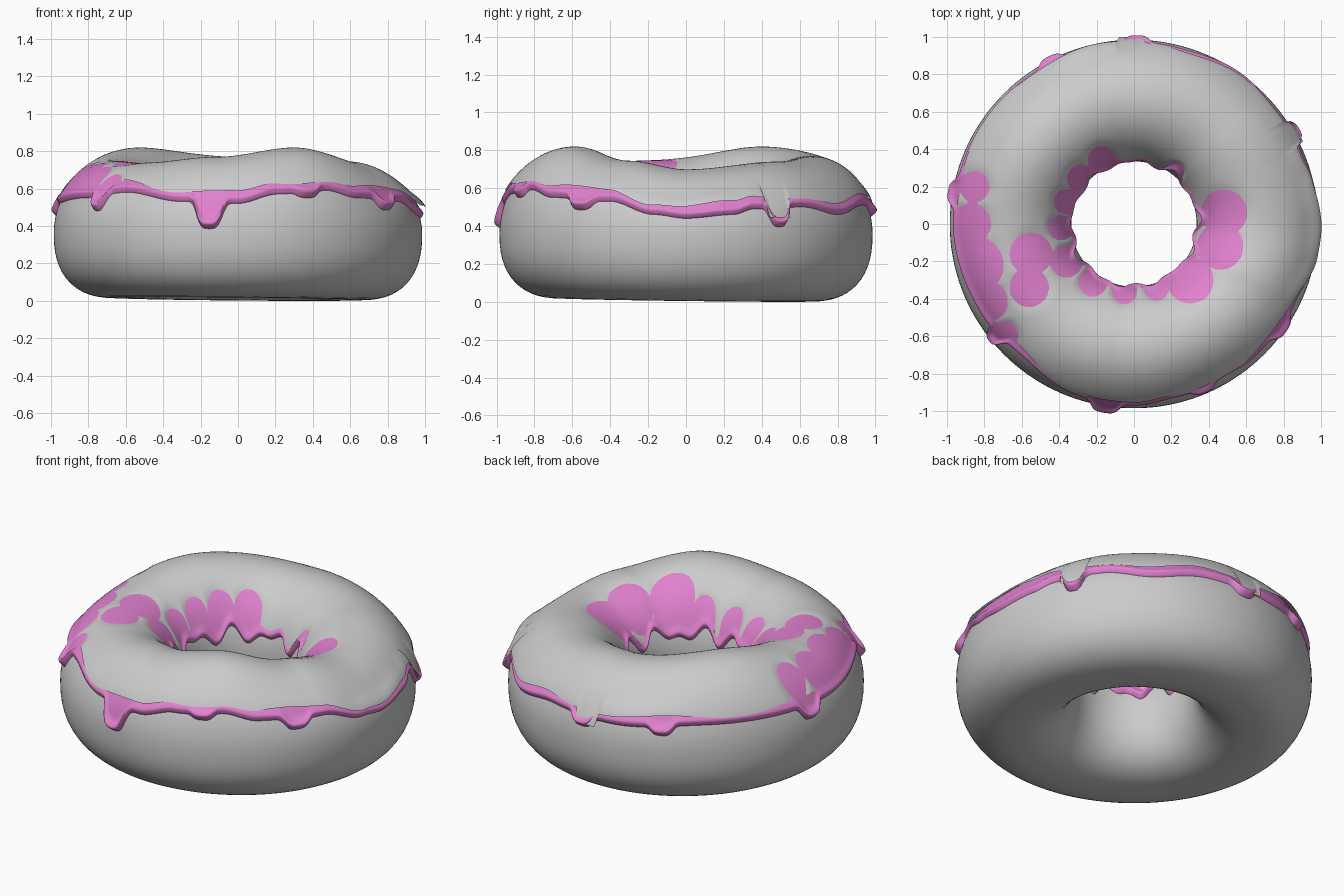
import bpy
from math import sin, cos, pi, asin, exp, sqrt, radians, degrees, hypot, copysign

if "Cube" in bpy.data.objects:
    bpy.data.objects.remove(bpy.data.objects["Cube"])

R, A, ZC = 0.66, 0.325, 0.36      # ring radius, tube half width, widest level
N = 400                           # segments around the ring


def around(points, deg):
    """Smooth periodic interpolation of (angle, value) points."""
    deg %= 360
    pts = points + [(points[0][0] + 360, points[0][1])]
    if deg < pts[0][0]:
        deg += 360
    for (a, u), (b, v) in zip(pts, pts[1:]):
        if a <= deg <= b:
            t = (deg - a) / (b - a)
            return u + (v - u) * t * t * (3 - 2 * t)
    return pts[0][1]


def gap(a, b):
    return abs((a - b + 180) % 360 - 180)


crest = [(0, .70), (45, .74), (90, .77), (143, .82), (190, .755), (225, .74),
         (260, .77), (297, .82), (333, .745)]
edge_z = [(0, .44), (15, .46), (22, .49), (40, .50), (55, .46), (75, .51), (100, .50),
          (130, .53), (180, .52), (210, .55), (230, .58), (252, .53), (270, .52),
          (283, .57), (300, .59), (312, .55), (335, .53), (350, .46)]
# drips: angle, lowest level, half width
drips = [(30, .395, 3.5), (89, .45, 4), (117, .47, 4), (170, .45, 4),
         (219, .48, 3), (261, .385, 4.5), (293, .55, 4), (325, .485, 4.5)]
# patches where the pink icing breaks through: x, y, radius
patches = [(-.86, .2, .09), (-.88, .0, .12), (-.85, -.22, .16), (-.80, -.42, .13),
           (-.70, -.60, .09), (-.55, -.16, .12), (-.56, -.34, .11), (.48, .06, .13),
           (.46, -.12, .13), (.30, -.30, .13), (.12, -.34, .07), (-.05, -.36, .07),
           (-.22, -.31, .08), (-.36, -.20, .09), (-.39, -.02, .07), (-.36, .12, .07),
           (-.28, .24, .08), (-.17, .34, .08), (.22, .28, .05)]


def height(th):
    return around(crest, degrees(th)) - ZC - 0.02


def section(th, ph):
    """Radius and level of the dough at ring angle th and tube angle ph."""
    c, s = cos(ph), sin(ph)
    if s >= 0:
        return R + A * c, ZC + height(th) * s
    depth = 0.35 + 0.01 * cos(th - radians(55))
    e = 2 / 2.4
    return R + A * copysign(abs(c) ** e, c), ZC - depth * abs(s) ** e


def point(th, ph, off=0):
    r, z = section(th, ph)
    if off:
        h = height(th)
        nr, nz = h * cos(ph), A * sin(ph)
        k = off / hypot(nr, nz)
        r, z = r + nr * k, z + nz * k
    return r * cos(th), r * sin(th), z


def outer_edge(th):
    deg, z, bulge = degrees(th), around(edge_z, degrees(th)), 0
    for a, low, w in drips:
        k = exp(-(gap(deg, a) / w) ** 4)
        z += (min(low, z) - z) * k
        bulge = max(bulge, k)
    return asin((z - ZC) / height(th)), bulge


def inner_edge(th):
    z = 0.47 + 0.03 * sin(9 * th) + 0.025 * sin(14 * th + 1)
    return pi - asin((z - ZC) / height(th))


def spread(u):
    return u - 0.8 * sin(2 * pi * u) / (2 * pi)


def make(name, rows, fn, closed):
    verts = [fn(radians(360 * i / N), j) for i in range(N) for j in range(rows)]
    faces = []
    for i in range(N):
        k = (i + 1) % N
        for j in range(rows if closed else rows - 1):
            m = (j + 1) % rows
            faces.append((i * rows + j, k * rows + j, k * rows + m, i * rows + m))
    me = bpy.data.meshes.new(name)
    me.from_pydata(verts, [], faces)
    me.polygons.foreach_set("use_smooth", [True] * len(faces))
    ob = bpy.data.objects.new(name, me)
    bpy.context.collection.objects.link(ob)
    return ob


# Dough ring
make("dough", 56, lambda th, j: point(th, 2 * pi * j / 56), True)

# Pink icing with rounded rim and drips
IR = 50


def icing_point(th, j):
    lo, drip = outer_edge(th)
    hi = inner_edge(th)
    ph = lo + (hi - lo) * spread(j / (IR - 1))
    d0, d1 = ph - lo, hi - ph
    off = 0.016 + (0.010 + 0.016 * drip) * exp(-((d0 - .07) / .07) ** 2)
    off += 0.012 * exp(-((d1 - .07) / .07) ** 2)
    off *= sqrt(max(0, min(1, d0 / .06, d1 / .06)))
    return point(th, ph, off - 0.002)


icing = make("icing", IR, icing_point, False)
pink = bpy.data.materials.new("pink_icing")
pink.diffuse_color = (0.75, 0.22, 0.62, 1)
pink.use_nodes = True
pink.node_tree.nodes["Principled BSDF"].inputs["Base Color"].default_value = pink.diffuse_color
icing.data.materials.append(pink)

# Thin grey glaze sheet over the icing, with ragged edge and broken patches
GR = 60


def glaze_point(th, j):
    deg = degrees(th)
    z = around(edge_z, deg) + 0.045 + 0.012 * sin(th * 7)
    for a, low in ((30, .44), (91, .47)):
        if gap(deg, a) < 4:
            z = low
    lo = asin((z - ZC) / height(th))
    hi = inner_edge(th) - 0.12
    ph = lo + (hi - lo) * spread(j / (GR - 1))
    x, y, _ = point(th, ph, 0.016)
    hole = max(exp(-(hypot(x - a, y - b) / r) ** 4) for a, b, r in patches)
    off = 0.020 - 0.014 * hole
    flare = exp(-(gap(deg, 0) / 22) ** 2) + 0.8 * exp(-(gap(deg, 108) / 14) ** 2)
    off += (0.005 + 0.022 * flare) * exp(-((ph - lo) / .2) ** 2) * (1 - hole)
    return point(th, ph, off)


make("glaze_sheet", GR, glaze_point, False)
